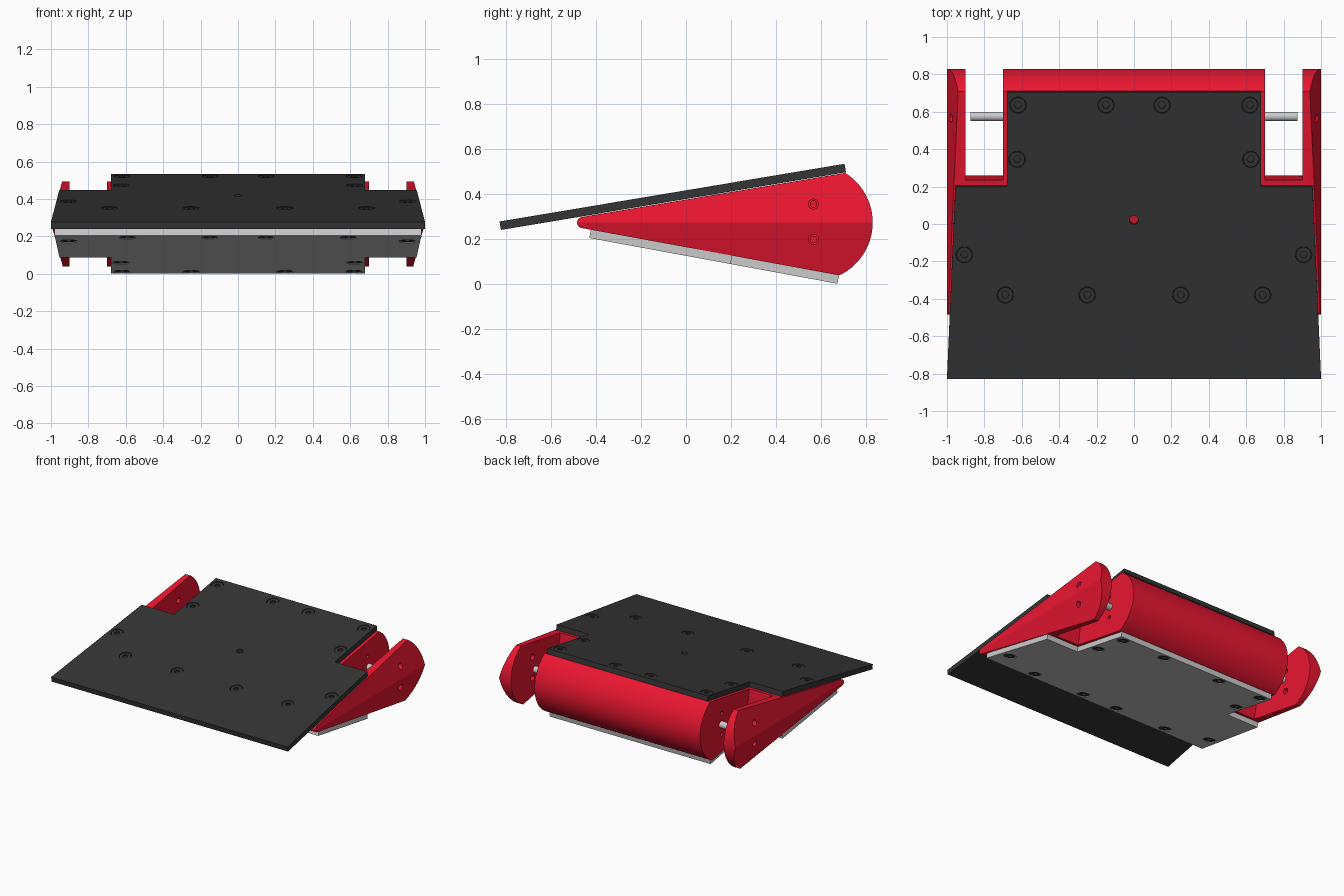
import bpy, bmesh
from math import sin, cos, tan, atan, atan2, pi, radians
from mathutils import Matrix, Vector

if "Cube" in bpy.data.objects:
    bpy.data.objects.remove(bpy.data.objects["Cube"])

MID = 0.273   # height of the wedge centre plane


def material(name, rgb):
    m = bpy.data.materials.new(name)
    m.diffuse_color = (*rgb, 1)
    m.use_nodes = True
    m.node_tree.nodes["Principled BSDF"].inputs["Base Color"].default_value = m.diffuse_color
    return m


RED = material("red", (0.82, 0.008, 0.03))
DARK = material("dark", (0.035, 0.035, 0.035))


def make(name, bm, mat=None):
    bmesh.ops.recalc_face_normals(bm, faces=bm.faces[:])
    me = bpy.data.meshes.new(name)
    bm.to_mesh(me)
    bm.free()
    ob = bpy.data.objects.new(name, me)
    bpy.context.collection.objects.link(ob)
    if mat:
        me.materials.append(mat)
    return ob


def prism(bm, pts, offset):
    """Extrude a planar outline along an offset vector."""
    f = bm.faces.new([bm.verts.new(p) for p in pts])
    res = bmesh.ops.extrude_face_region(bm, geom=[f], use_keep_orig=True)
    vs = [v for v in res["geom"] if isinstance(v, bmesh.types.BMVert)]
    bmesh.ops.translate(bm, verts=vs, vec=offset)


def rod(bm, x0, x1, y, z, r, n=32):
    prism(bm, [(x0, y + r * cos(2 * pi * i / n), z + r * sin(2 * pi * i / n)) for i in range(n)],
          (x1 - x0, 0, 0))


def cut(ob, bm):
    bmesh.ops.recalc_face_normals(bm, faces=bm.faces[:])
    c = make("cutter", bm)
    c.hide_render = True
    m = ob.modifiers.new("cut", "BOOLEAN")
    m.operation, m.solver, m.object = "DIFFERENCE", "EXACT", c
    bpy.context.view_layer.objects.active = ob
    bpy.ops.object.modifier_apply(modifier=m.name)
    bpy.data.objects.remove(c)


def smooth(ob):
    bpy.ops.object.select_all(action="DESELECT")
    ob.select_set(True)
    bpy.context.view_layer.objects.active = ob
    bpy.ops.object.shade_smooth_by_angle(angle=radians(25))


def arc(cy, cz, r, a0, a1, n):
    return [(cy + r * cos(a0 + (a1 - a0) * i / n), cz + r * sin(a0 + (a1 - a0) * i / n))
            for i in range(n + 1)]


# Wedge body: rounded nose, round back, sides ridged along the centre plane
TOP, LOW = atan(0.1673), -atan(0.184)
back_top = atan2(0.496 - MID, 0.709 - 0.57)
back_low = atan2(0.039 - MID, 0.682 - 0.57)
profile = arc(-0.459, MID, 0.025, pi / 2 + TOP, 1.5 * pi + LOW, 16)
profile += arc(0.57, MID, 0.26, back_low, back_top, 40)
bm = bmesh.new()
prism(bm, [(-1, y, z) for y, z in profile], (2, 0, 0))
bmesh.ops.bisect_plane(bm, geom=bm.verts[:] + bm.edges[:] + bm.faces[:],
                       plane_co=(0, 0, MID), plane_no=(0, 0, 1))
for v in bm.verts:
    v.co.x *= 1 - 0.27 * abs(v.co.z - MID)
body = make("wedge_body", bm, RED)

# Wheel bays with walls square to both plates
bm = bmesh.new()
bay = [(0.258 - 0.4 * tan(TOP), MID + 0.4), (0.258, MID), (0.258 + 0.4 * tan(LOW), MID - 0.4),
       (1.1, MID - 0.4), (1.1, MID + 0.4)]
for s in (-1, 1):
    prism(bm, [(s * 0.70, y, z) for y, z in bay], (s * 0.20, 0, 0))
cut(body, bm)

# Screw access holes in the arms and smaller motor holes in the body
bm = bmesh.new()
for s in (-1, 1):
    for z in (0.355, 0.197):
        rod(bm, s * 0.85, s * 1.1, 0.567, z, 0.022)
        rod(bm, s * 0.62, s * 0.75, 0.567, z, 0.014)
cut(body, bm)
smooth(body)

# Wheel axles
for s, side in ((-1, "left"), (1, "right")):
    bm = bmesh.new()
    rod(bm, s * 0.66, s * 0.875, 0.575, MID, 0.025)
    smooth(make(f"axle_{side}", bm))


def plate(name, y0, z0, a, t, half, screws, mat, hole=None):
    """Sloped plate of signed thickness t with recessed socket screws."""
    frame = Matrix.Translation((0, y0, z0)) @ Matrix.Rotation(a, 4, "X")
    pts = half + [(-x, y) for x, y in reversed(half)]
    bm = bmesh.new()
    prism(bm, [(x, (y - y0) / cos(a), 0) for x, y in pts], (0, 0, t))
    ob = make(name, bm, mat)
    along = lambda y: (y - y0 + t * sin(a)) / cos(a)
    ring = lambda x, y, r, z, n=32: [(x + r * cos(2 * pi * i / n), along(y) + r * sin(2 * pi * i / n), z)
                                     for i in range(n)]
    spots = [(s * x, y) for x, y in screws for s in (-1, 1)]
    bm = bmesh.new()
    for x, y in spots:
        prism(bm, ring(x, y, 0.044, t * 0.5), (0, 0, t))
    if hole:
        prism(bm, ring(*hole, 0.023, -t), (0, 0, 3 * t))
    cut(ob, bm)
    ob.data.transform(frame)
    smooth(ob)
    # screw heads with hexagonal sockets
    bm = bmesh.new()
    for x, y in spots:
        levels = [ring(x, y, 0.041, t * 0.5), ring(x, y, 0.041, t * 0.92),
                  ring(x, y, 0.020, t * 0.92), ring(x, y, 0.020, t * 0.6)]
        # snap the two inner rings to a hexagon
        for lv in levels[2:]:
            for i, p in enumerate(lv):
                ang = (2 * pi * i / 32) % (pi / 3) - pi / 6
                k = cos(pi / 6) / cos(ang)
                lv[i] = (x + (p[0] - x) * k, along(y) + (p[1] - along(y)) * k, p[2])
        rows = [[bm.verts.new(p) for p in lv] for lv in levels]
        for r0, r1 in zip(rows, rows[1:]):
            for i in range(32):
                j = (i + 1) % 32
                bm.faces.new((r0[i], r0[j], r1[j], r1[i]))
        bm.faces.new(rows[0])
        bm.faces.new(rows[-1])
    sc = make(name + "_screws", bm, DARK)
    sc.data.transform(frame)
    smooth(sc)


# Top armour plate, overhanging at the front
plate("top_plate", -0.823, 0.240, TOP, 0.038,
      [(1, -0.823), (0.955, 0.205), (0.68, 0.205), (0.68, 0.711)],
      [(0.62, 0.635), (0.15, 0.635), (0.625, 0.345), (0.907, -0.165), (0.688, -0.38), (0.25, -0.38)],
      DARK, hole=(0, 0.02))

# Base plate
plate("base_plate", -0.423, 0.2415, LOW, -0.038,
      [(0.98, -0.423), (0.955, 0.205), (0.68, 0.205), (0.68, 0.68)],
      [(0.59, -0.37), (0.15, -0.37), (0.905, -0.265), (0.625, 0.36), (0.62, 0.62), (0.25, 0.62)],
      None)
